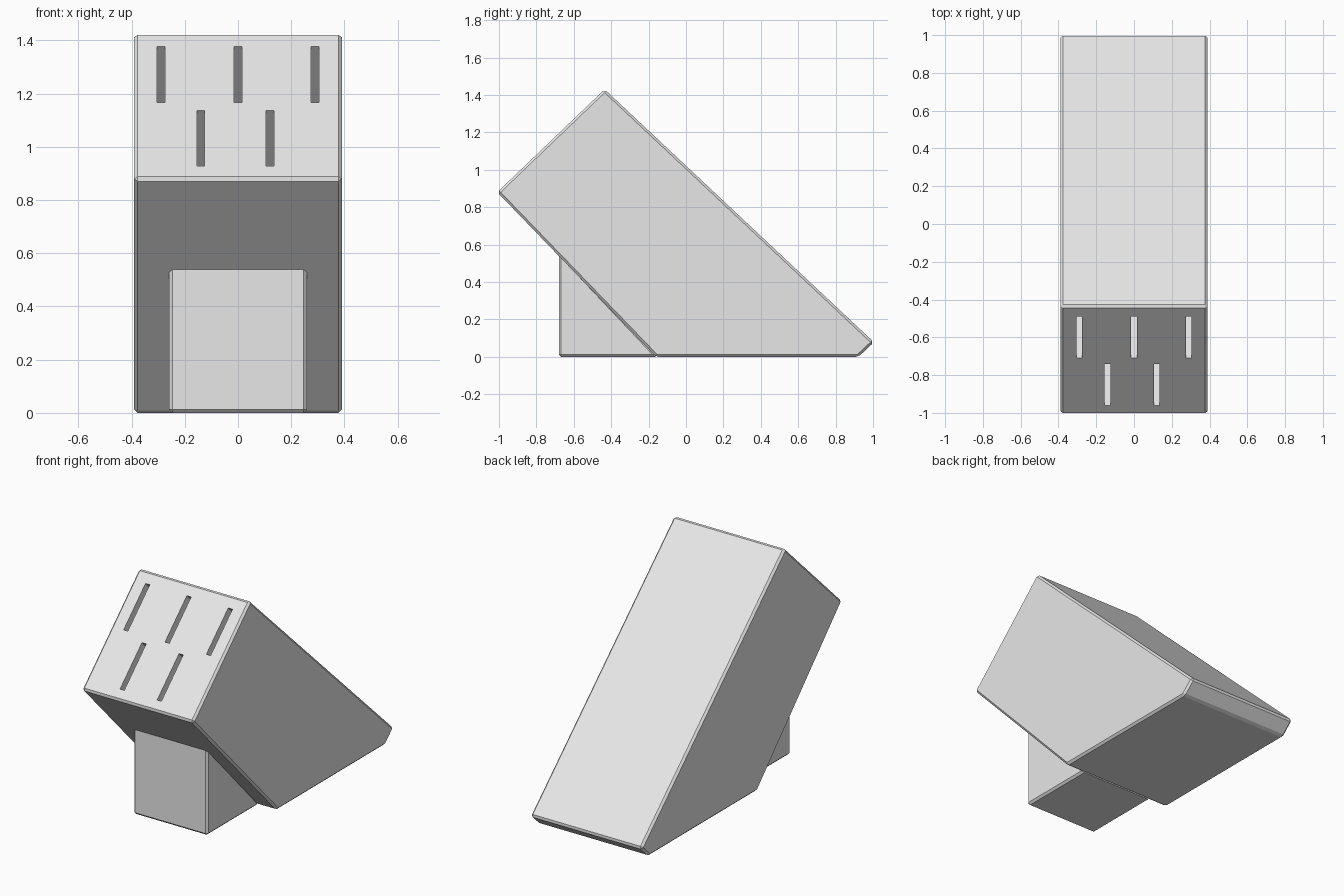
import bpy, bmesh, math
from mathutils import Matrix

if "Cube" in bpy.data.objects:
    bpy.data.objects.remove(bpy.data.objects["Cube"], do_unlink=True)

GREY = (0.8, 0.8, 0.8, 1)
mat = bpy.data.materials.new("light_grey")
mat.use_nodes = True
mat.diffuse_color = GREY
mat.node_tree.nodes["Principled BSDF"].inputs["Base Color"].default_value = GREY


def add_object(name, bm):
    bmesh.ops.recalc_face_normals(bm, faces=bm.faces)
    mesh = bpy.data.meshes.new(name)
    bm.to_mesh(mesh)
    bm.free()
    mesh.materials.append(mat)
    obj = bpy.data.objects.new(name, mesh)
    bpy.context.collection.objects.link(obj)
    return obj


def chamfered_prism(name, profile, half_width, chamfer=0.013):
    """Side profile (y, z) extruded across x, with every edge chamfered."""
    bm = bmesh.new()
    face = bm.faces.new([bm.verts.new((-half_width, y, z)) for y, z in profile])
    side = bmesh.ops.extrude_face_region(bm, geom=[face])["geom"]
    verts = [v for v in side if isinstance(v, bmesh.types.BMVert)]
    bmesh.ops.translate(bm, verts=verts, vec=(2 * half_width, 0, 0))
    bmesh.ops.recalc_face_normals(bm, faces=bm.faces)
    bmesh.ops.bevel(bm, geom=bm.edges[:], offset=chamfer, segments=1,
                    affect='EDGES', clamp_overlap=True)
    return add_object(name, bm)


# Slanted block body and the wedge foot under its overhang
lip, peak = (-1.009, 0.88), (-0.435, 1.43)
body = chamfered_prism("knife_block_body",
                       [lip, peak, (1.005, 0.078), (0.922, 0), (-0.16, 0)], 0.39)
foot = chamfered_prism("wedge_foot", [(-0.68, 0), (-0.68, 0.56), (-0.15, 0)], 0.26)

# Knife slots: three in the upper row, two in the lower row
tilt = math.atan2(peak[1] - lip[1], peak[0] - lip[0])
slot_width, slot_length, slot_depth = 0.03, 0.304, 0.8
slots = bmesh.new()
for y, row in ((-0.6, (-0.29, 0, 0.29)), (-0.85, (-0.14, 0.12))):
    z = lip[1] + (y - lip[0]) * math.tan(tilt)
    for x in row:
        place = Matrix.Translation((x, y, z)) @ Matrix.Rotation(tilt, 4, 'X')
        size = Matrix.Diagonal((slot_width, slot_length, 2 * slot_depth, 1))
        bmesh.ops.create_cube(slots, size=1, matrix=place @ size)
cutter = add_object("slot_cutter", slots)
cutter.hide_render = True
cutter.hide_viewport = True
cutter.display_type = 'WIRE'

cut = body.modifiers.new("knife_slots", 'BOOLEAN')
cut.operation = 'DIFFERENCE'
cut.solver = 'EXACT'
cut.object = cutter
